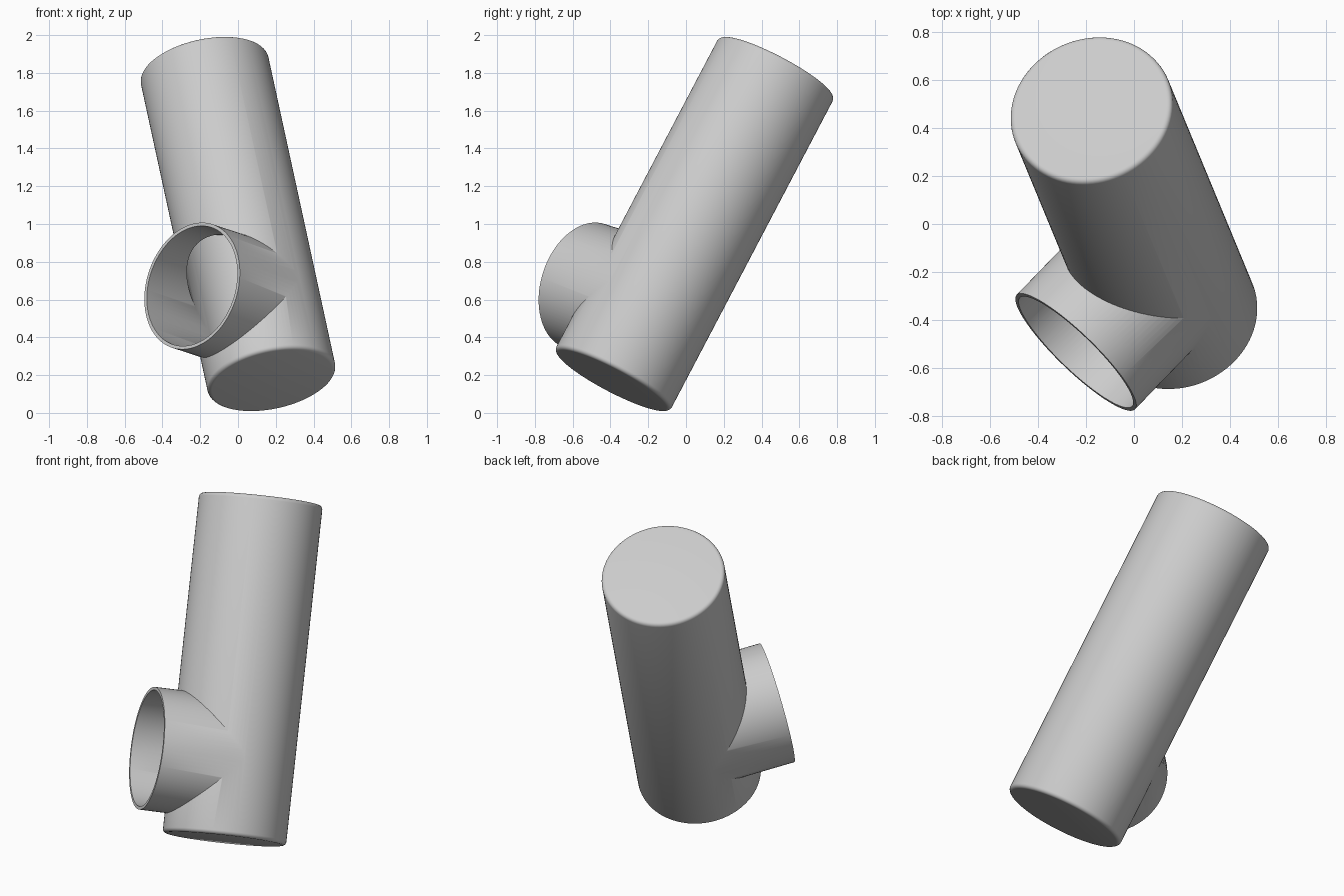
import bpy
from math import radians
from mathutils import Vector

cube = bpy.data.objects.get("Cube")
if cube:
    bpy.data.objects.remove(cube, do_unlink=True)

grey = bpy.data.materials.new("light grey")
grey.use_nodes = True
colour = (0.6, 0.6, 0.6, 1)
grey.diffuse_color = colour
grey.node_tree.nodes["Principled BSDF"].inputs["Base Color"].default_value = colour

RADIUS = 0.345
WALL = 0.018
BOTTOM = Vector((0.18, -0.39, 0.172))
TOP = Vector((-0.18, 0.48, 1.828))
AXIS = (TOP - BOTTOM).normalized()
BRANCH_TIP = Vector((-0.243, -0.535, 0.672))
JOINT = BOTTOM + AXIS * (BRANCH_TIP - BOTTOM).dot(AXIS)
BRANCH_DIR = (BRANCH_TIP - JOINT).normalized()


def rod(name, start, end, radius):
    """Closed cylinder running between two points."""
    span = end - start
    bpy.ops.mesh.primitive_cylinder_add(
        vertices=96, radius=radius, depth=span.length, location=(start + end) / 2)
    obj = bpy.context.object
    obj.name = name
    obj.rotation_euler = span.to_track_quat('Z', 'Y').to_euler()
    obj.data.materials.append(grey)
    return obj


def apply(obj, mod):
    bpy.context.view_layer.objects.active = obj
    bpy.ops.object.modifier_apply(modifier=mod.name)


def combine(obj, other, operation):
    """Boolean with a helper that is removed afterwards."""
    mod = obj.modifiers.new(operation.title(), 'BOOLEAN')
    mod.operation = operation
    mod.solver = 'EXACT'
    mod.object = other
    bpy.context.view_layer.update()
    apply(obj, mod)
    bpy.data.objects.remove(other, do_unlink=True)


# Main pipe with rounded end rims
pipe = rod("tee_pipe", BOTTOM, TOP, RADIUS)
bevel = pipe.modifiers.new("Rounded rims", 'BEVEL')
bevel.width = 0.022
bevel.segments = 4
bevel.limit_method = 'ANGLE'
bevel.angle_limit = radians(40)
apply(pipe, bevel)

# Side branch
combine(pipe, rod("branch", JOINT, BRANCH_TIP, RADIUS - 0.001), 'UNION')

# Bores of the main pipe and the branch
bore = rod("main_bore", BOTTOM + AXIS * 0.03, BOTTOM + AXIS * 1.07, RADIUS - WALL)
combine(bore, rod("branch_bore", JOINT, BRANCH_TIP + BRANCH_DIR * 0.1,
                  RADIUS - WALL - 0.001), 'UNION')
combine(pipe, bore, 'DIFFERENCE')

# Smooth shading with crisp edges
bpy.ops.object.select_all(action='DESELECT')
pipe.select_set(True)
bpy.context.view_layer.objects.active = pipe
bpy.ops.object.shade_smooth_by_angle(angle=radians(30))
